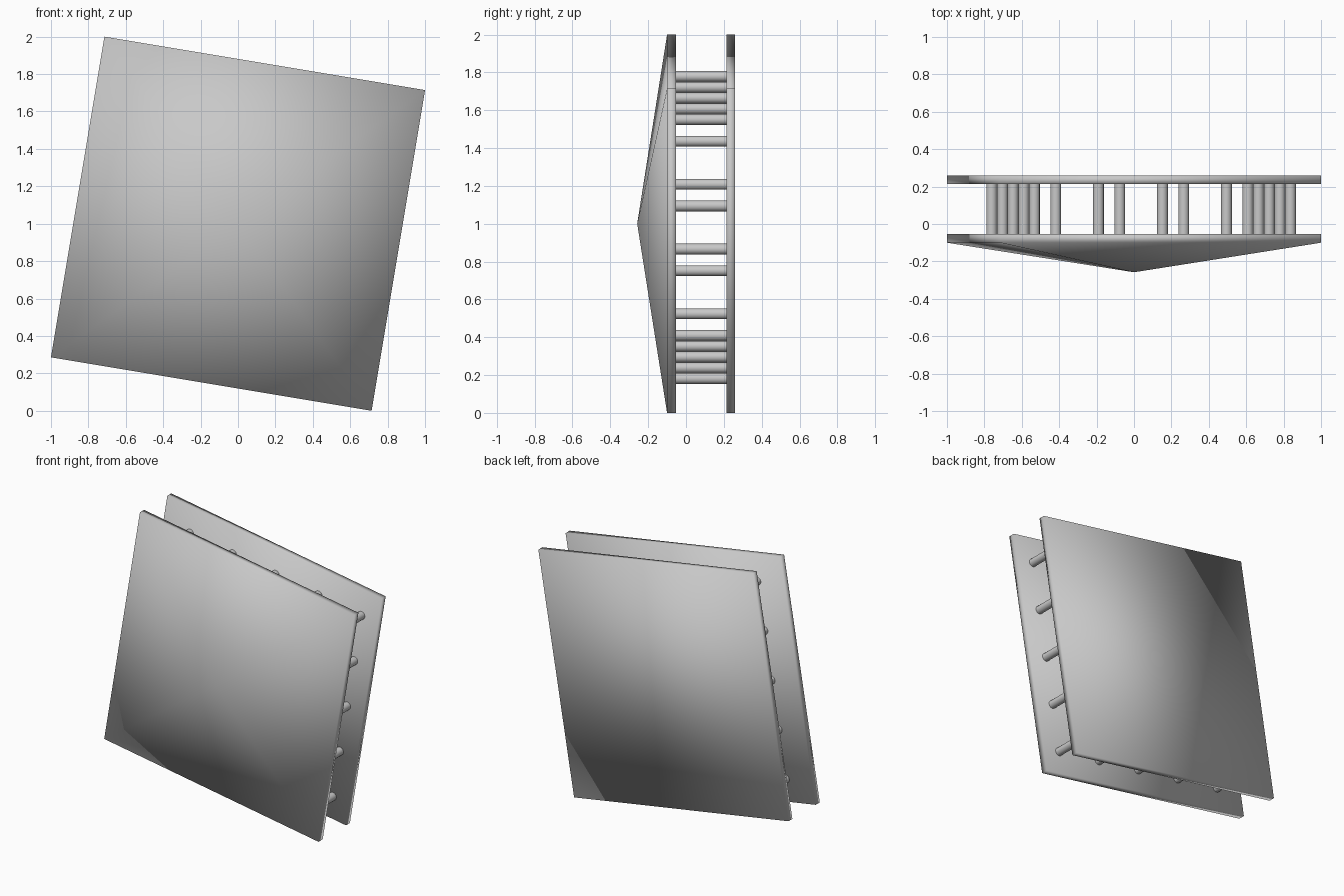
import bpy, bmesh
from math import radians, cos, sin
from mathutils import Matrix, Vector

cube = bpy.data.objects.get("Cube")
if cube:
    bpy.data.objects.remove(cube)

grey = bpy.data.materials.new("light grey")
grey.use_nodes = True
colour = (0.58, 0.58, 0.58, 1)
grey.diffuse_color = colour
grey.node_tree.nodes["Principled BSDF"].inputs["Base Color"].default_value = colour

HALF = 0.869          # half the side of each square panel
TILT = Matrix.Rotation(radians(9.46), 4, 'Y')
CENTRE = Matrix.Translation((0, 0, 1)) @ TILT


def finish(name, bm, matrix):
    """Turn a bmesh into a smooth grey object."""
    bmesh.ops.recalc_face_normals(bm, faces=bm.faces)
    for face in bm.faces:
        face.smooth = True
    mesh = bpy.data.meshes.new(name)
    bm.to_mesh(mesh)
    bm.free()
    mesh.materials.append(grey)
    obj = bpy.data.objects.new(name, mesh)
    obj.matrix_world = matrix
    bpy.context.collection.objects.link(obj)
    return obj


def slab(y_front, y_back):
    bm = bmesh.new()
    size = Matrix.Diagonal((2 * HALF, y_back - y_front, 2 * HALF, 1))
    bmesh.ops.create_cube(bm, size=1, matrix=Matrix.Translation((0, (y_front + y_back) / 2, 0)) @ size)
    return bm


# Back panel: a plain square slab
finish("back_panel", slab(0.213, 0.258), CENTRE)

# Front panel: a slab whose front face rises to a shallow pyramid
bm = slab(-0.1, -0.053)
front = min(bm.faces, key=lambda f: f.calc_center_median().y)
apex = bmesh.ops.poke(bm, faces=[front])["verts"][0]
apex.co.y = -0.258
finish("front_panel", bm, CENTRE)

# Spacer pins around the rim of a five by five grid
STEP = 0.347
offset = Matrix.Translation((0.038, 0, -0.02))
for col in range(-2, 3):
    for row in range(-2, 3):
        if max(abs(col), abs(row)) < 2:
            continue
        bm = bmesh.new()
        bmesh.ops.create_cone(bm, cap_ends=True, segments=16, radius1=0.029, radius2=0.029,
                              depth=0.266, matrix=Matrix.Rotation(radians(90), 4, 'X'))
        place = Matrix.Translation((col * STEP, 0.08, row * STEP))
        pin = finish(f"spacer_pin_{col + 3}_{row + 3}", bm, offset @ CENTRE @ place)
        pin.data.set_sharp_from_angle(angle=radians(40))
